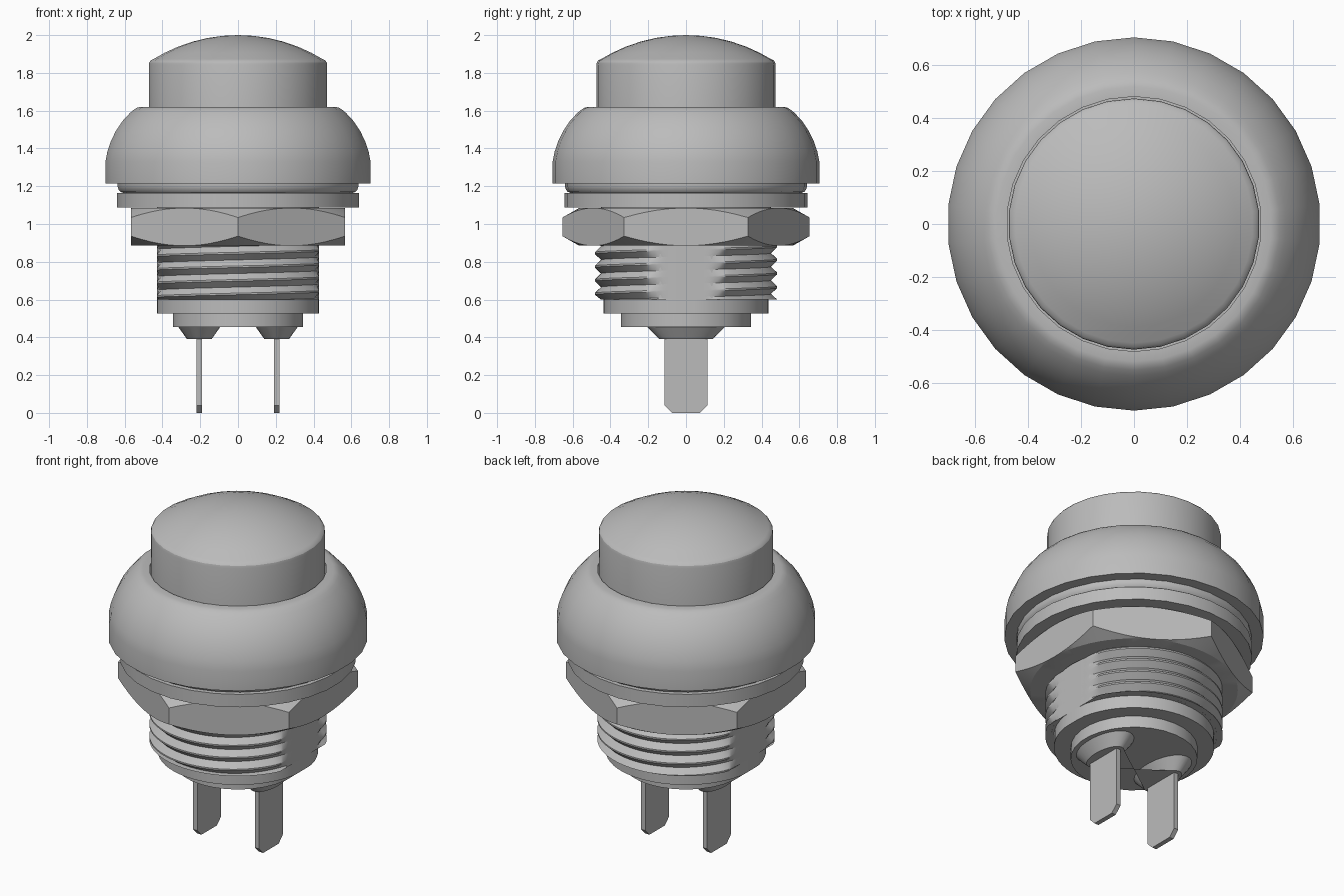
import bpy, bmesh, math

cube = bpy.data.objects.get("Cube")
if cube:
    bpy.data.objects.remove(cube, do_unlink=True)

grey = bpy.data.materials.new("plain grey")
grey.use_nodes = True
GREY = (0.5, 0.5, 0.5, 1)
grey.diffuse_color = GREY
grey.node_tree.nodes["Principled BSDF"].inputs["Base Color"].default_value = GREY

SIDES = 30
FLAT = 0.43      # half width across the flats of the threaded barrel


def finish(name, bm, fix_normals=True):
    if fix_normals:
        bmesh.ops.recalc_face_normals(bm, faces=bm.faces)
    mesh = bpy.data.meshes.new(name)
    bm.to_mesh(mesh)
    bm.free()
    mesh.materials.append(grey)
    obj = bpy.data.objects.new(name, mesh)
    bpy.context.collection.objects.link(obj)
    bpy.ops.object.select_all(action='DESELECT')
    obj.select_set(True)
    bpy.context.view_layer.objects.active = obj
    bpy.ops.object.shade_smooth_by_angle(angle=math.radians(26))
    return obj


def round_shape(r, z, a):
    return r * math.cos(a), r * math.sin(a), z


def flatted_shape(r, z, a):
    x, y, z = round_shape(r, z, a)
    return max(-FLAT, min(FLAT, x)), y, z


def lathe(name, profile, sides=SIDES, shape=round_shape):
    """Revolve (radius, height) points, joining the ends on the axis."""
    bm = bmesh.new()
    rings = []
    for r, z in profile:
        if r == 0:
            rings.append([bm.verts.new((0, 0, z))] * sides)
        else:
            rings.append([bm.verts.new(shape(r, z, math.pi / 2 + math.tau * i / sides))
                          for i in range(sides)])
    for low, high in zip(rings, rings[1:]):
        for i in range(sides):
            j = (i + 1) % sides
            corners = list(dict.fromkeys((low[i], low[j], high[j], high[i])))
            bm.faces.new(corners)
    return finish(name, bm)


# Domed push cap with a rounded rim
R = 0.861
dome = [(r, 2 - R + math.sqrt(R * R - r * r)) for r in (0.45, 0.39, 0.32, 0.24, 0.16, 0.08)]
lathe("push_cap", [(0, 1.5), (0.475, 1.5), (0.475, 1.842), (0.472, 1.856), (0.464, 1.866)]
      + dome + [(0, 2)])

# Bulged bezel
lathe("bezel", [(0, 1.215), (0.706, 1.215), (0.706, 1.33), (0.695, 1.385), (0.676, 1.44),
                (0.65, 1.493), (0.615, 1.545), (0.575, 1.588), (0.553, 1.606),
                (0.538, 1.615), (0.52, 1.62), (0.482, 1.62), (0.482, 1.55), (0, 1.55)])

# Sealing ring and washer
lathe("sealing_ring", [(0, 1.165), (0.612, 1.165), (0.626, 1.17), (0.636, 1.182),
                       (0.641, 1.2), (0.641, 1.216), (0, 1.216)])
lathe("washer", [(0, 1.088), (0.643, 1.088), (0.643, 1.165), (0, 1.165)])


# Hexagonal nut, its corners chamfered by a cone
APOTHEM, NUT_MID = 0.567, 0.985


def hex_shape(r, z, a):
    if r > APOTHEM:
        off = (a - math.pi / 2) % (math.pi / 3) - math.pi / 6
        r = APOTHEM / math.cos(off)
        drop = (r - APOTHEM) * math.tan(math.radians(30))
        z += -drop if z > NUT_MID else drop
    return round_shape(r, z, a)


lathe("hex_nut", [(0.44, 0.885), (0.565, 0.885), (0.6, 0.885),
                  (0.6, 1.085), (0.565, 1.085), (0.44, 1.085)], 72, hex_shape)

# Barrel with two flats, then the stepped base
lathe("barrel", [(0, 0.525), (0.436, 0.525), (0.436, 0.6), (0.45, 0.6),
                 (0.45, 1.1), (0, 1.1)], 60, flatted_shape)
lathe("base_step", [(0, 0.455), (0.345, 0.455), (0.345, 0.54), (0, 0.54)])

# Helical thread, trimmed to the flats and to the barrel length
STEPS, TURNS, PITCH = 96, 7, 0.072
bm = bmesh.new()
outline = [(0.45, -0.5), (0.483, -0.06), (0.483, 0.06), (0.45, 0.5)]
rows = []
for i in range(STEPS * TURNS + 1):
    a = math.tau * i / STEPS
    centre = 0.504 + PITCH * i / STEPS
    rows.append([bm.verts.new(flatted_shape(r, min(1.0, max(0.6, centre + k * PITCH)), a))
                 for r, k in outline])
for row, nxt in zip(rows, rows[1:]):
    for k in range(len(outline) - 1):
        bm.faces.new((row[k], nxt[k], nxt[k + 1], row[k + 1]))
bmesh.ops.dissolve_degenerate(bm, dist=1e-5, edges=bm.edges)
finish("thread", bm, False)

# Terminals: an oval collar and a flat blade with clipped corners on each side
BLADE = [(-0.113, 0.4), (-0.113, 0.04), (-0.073, 0), (0.073, 0), (0.113, 0.04), (0.113, 0.4)]
for side, label in ((1, "left"), (-1, "right")):
    x0 = 0.205 * side

    def oval_shape(r, z, a):
        stretch = 0.14 / 0.065 if z < 0.4 else 0.205 / 0.112
        return x0 + r * math.cos(a), r * stretch * math.sin(a), z

    lathe(label + "_collar", [(0, 0.39), (0.065, 0.39), (0.112, 0.455), (0, 0.455)],
          SIDES, oval_shape)
    bm = bmesh.new()
    face = bm.faces.new([bm.verts.new((x0 - 0.014, y, z)) for y, z in BLADE])
    push = bmesh.ops.extrude_face_region(bm, geom=[face])
    moved = [v for v in push["geom"] if isinstance(v, bmesh.types.BMVert)]
    bmesh.ops.translate(bm, verts=moved, vec=(0.028, 0, 0))
    finish(label + "_blade", bm)
